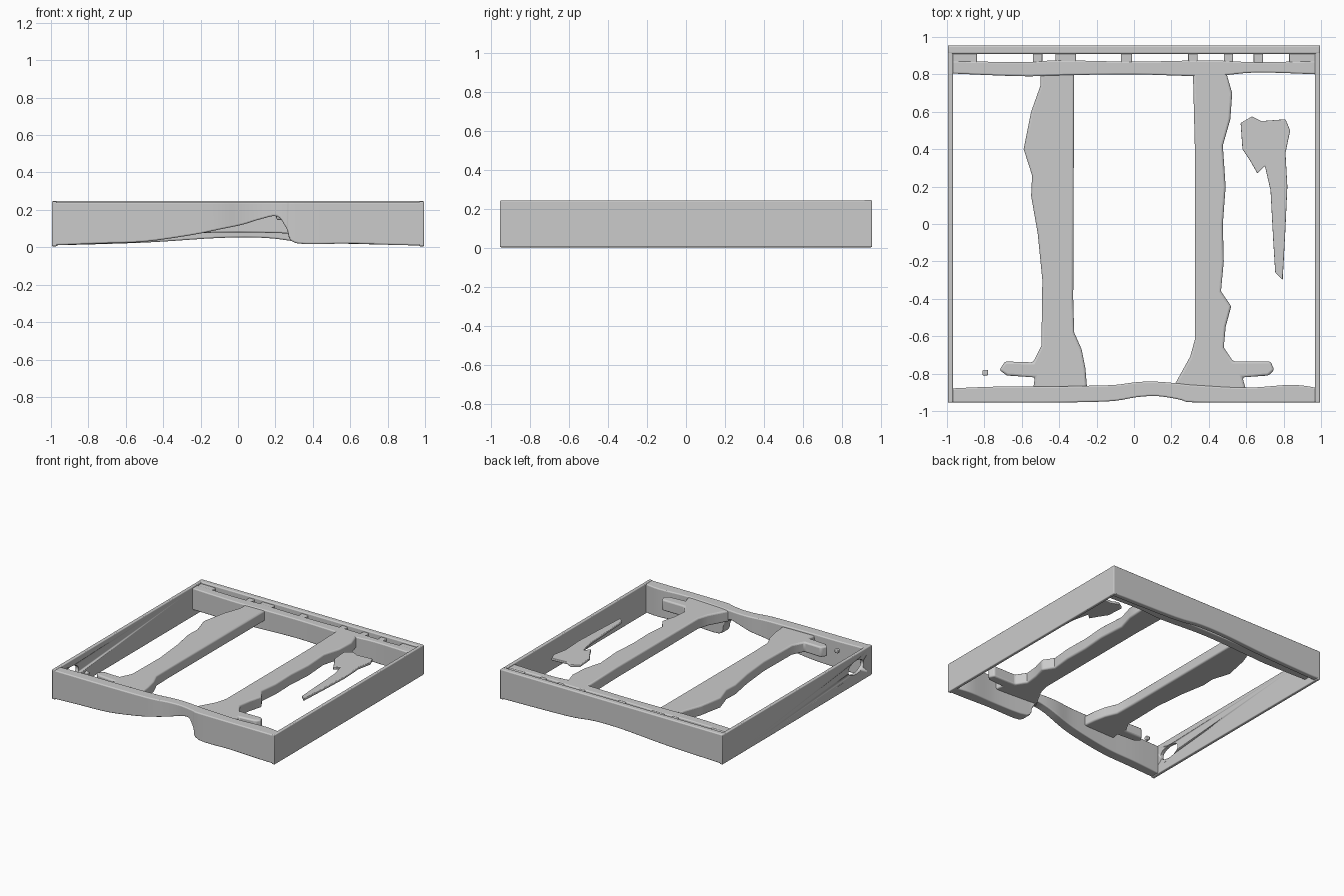
import bpy, bmesh
from mathutils import Vector


def finish(name, bm, bevel=0.0):
    bmesh.ops.recalc_face_normals(bm, faces=bm.faces)
    me = bpy.data.meshes.new(name)
    bm.to_mesh(me)
    bm.free()
    ob = bpy.data.objects.new(name, me)
    bpy.context.collection.objects.link(ob)
    if bevel:
        m = ob.modifiers.new("soft_edges", "BEVEL")
        m.width, m.segments, m.limit_method = bevel, 3, "ANGLE"
        m.angle_limit = 0.7
    bpy.ops.object.select_all(action="DESELECT")
    ob.select_set(True)
    bpy.context.view_layer.objects.active = ob
    bpy.ops.object.shade_smooth_by_angle(angle=0.6)
    return ob


def box(name, x0, x1, y0, y1, z0, z1, bevel=0.006):
    bm = bmesh.new()
    bmesh.ops.create_cube(bm, size=1)
    for v in bm.verts:
        v.co = Vector(((x0 + x1) / 2 + v.co.x * (x1 - x0),
                       (y0 + y1) / 2 + v.co.y * (y1 - y0),
                       (z0 + z1) / 2 + v.co.z * (z1 - z0)))
    return finish(name, bm, bevel)


def plate(name, outline, z0, z1, bevel=0.012):
    bm = bmesh.new()
    f = bm.faces.new([bm.verts.new((x, y, z0)) for x, y in outline])
    r = bmesh.ops.extrude_face_region(bm, geom=[f])
    for v in r["geom"]:
        if isinstance(v, bmesh.types.BMVert):
            v.co.z = z1
    return finish(name, bm, bevel)


def spline(pts, steps=4):
    """Catmull-Rom through stations, for softly waving walls."""
    p = [Vector(q) for q in pts]
    p = [p[0]] + p + [p[-1]]
    out = []
    for i in range(1, len(p) - 2):
        a, b, c, d = p[i - 1:i + 3]
        for k in range(steps):
            t = k / steps
            out.append(b + 0.5 * t * ((c - a) + t * ((2 * a - 5 * b + 4 * c - d)
                                                     + t * (3 * (b - c) + d - a))))
    return out + [p[-1]]


def wall(name, stations, z1):
    """Loft of rectangles; station = (x, y_outer, y_inner, z_bottom)."""
    bm = bmesh.new()
    rings = [[bm.verts.new(c) for c in ((s[0], s[1], s[3]), (s[0], s[2], s[3]),
                                        (s[0], s[2], z1), (s[0], s[1], z1))]
             for s in spline(stations)]
    for a, b in zip(rings, rings[1:]):
        for i in range(4):
            j = (i + 1) % 4
            bm.faces.new((a[i], a[j], b[j], b[i]))
    bm.faces.new(rings[0])
    bm.faces.new(rings[-1])
    return finish(name, bm, 0.008)


# thin side walls
left = box("left_wall", -0.995, -0.968, -0.955, 0.955, 0.005, 0.245)
box("right_wall", 0.968, 0.995, -0.955, 0.955, 0.005, 0.245)

# worn hole near the front of the left wall
bm = bmesh.new()
bmesh.ops.create_uvsphere(bm, u_segments=20, v_segments=12, radius=1)
for v in bm.verts:
    v.co = Vector((-0.98 + v.co.x * 0.15, -0.75 + v.co.y * 0.1, 0.14 + v.co.z * 0.055))
cutter = finish("hole_cutter", bm)
cutter.hide_render = True
cutter.hide_set(True)
cut = left.modifiers.new("hole", "BOOLEAN")
cut.operation, cut.object = "DIFFERENCE", cutter

# front wall with the eroded lower edge
wall("front_wall", [(-0.995, -0.955, -0.88, 0.01), (-0.75, -0.955, -0.87, 0.02),
                    (-0.5, -0.955, -0.87, 0.03), (-0.25, -0.952, -0.865, 0.065),
                    (-0.1, -0.945, -0.86, 0.095), (0.02, -0.925, -0.845, 0.12),
                    (0.12, -0.92, -0.843, 0.15), (0.21, -0.932, -0.85, 0.165),
                    (0.26, -0.943, -0.855, 0.1), (0.31, -0.953, -0.86, 0.022),
                    (0.6, -0.955, -0.875, 0.02), (0.85, -0.955, -0.86, 0.012),
                    (0.995, -0.955, -0.88, 0.01)], 0.242)

# back wall, slightly arched underneath
wall("back_wall", [(-0.995, 0.955, 0.91, 0.01), (-0.5, 0.955, 0.91, 0.025),
                   (-0.1, 0.955, 0.91, 0.05), (0.15, 0.955, 0.91, 0.05),
                   (0.4, 0.955, 0.91, 0.025), (0.995, 0.955, 0.91, 0.01)], 0.247)

# inner back beam and the bridges that leave slots between
wall("back_beam", [(-0.98, 0.805, 0.872, 0.06), (-0.6, 0.79, 0.865, 0.065),
                   (-0.4, 0.795, 0.875, 0.07), (0.0, 0.8, 0.868, 0.08),
                   (0.4, 0.79, 0.875, 0.07), (0.65, 0.81, 0.865, 0.065),
                   (0.98, 0.8, 0.872, 0.06)], 0.235)
for x0, x1 in ((-0.98, -0.84), (-0.54, -0.49), (-0.42, -0.31), (-0.07, -0.01),
               (0.29, 0.34), (0.48, 0.53), (0.64, 0.69), (0.83, 0.98)):
    box("slot_bridge", x0, x1, 0.86, 0.92, 0.1, 0.232)

# two worn rails with flared feet and side arms
plate("left_rail", [(-0.5, 0.82), (-0.5, 0.74), (-0.55, 0.6), (-0.59, 0.4), (-0.545, 0.26),
                    (-0.55, 0.15), (-0.515, -0.05), (-0.49, -0.3), (-0.495, -0.65),
                    (-0.54, -0.74), (-0.69, -0.735), (-0.72, -0.78), (-0.68, -0.81),
                    (-0.53, -0.82), (-0.54, -0.89), (-0.25, -0.89), (-0.26, -0.77),
                    (-0.28, -0.67), (-0.32, -0.58), (-0.325, -0.4), (-0.32, 0.82)], 0.145, 0.228)
plate("right_rail", [(0.49, 0.82), (0.525, 0.7), (0.515, 0.56), (0.475, 0.42), (0.49, 0.2),
                     (0.475, 0.0), (0.48, -0.2), (0.465, -0.36), (0.52, -0.44), (0.49, -0.55),
                     (0.48, -0.66), (0.53, -0.735), (0.73, -0.735), (0.75, -0.78), (0.72, -0.81),
                     (0.58, -0.82), (0.6, -0.89), (0.2, -0.89), (0.25, -0.8), (0.3, -0.71),
                     (0.325, -0.62), (0.325, 0.42), (0.315, 0.82)], 0.145, 0.235)

# loose thin fragments
plate("right_fragment", [(0.57, 0.54), (0.63, 0.575), (0.68, 0.55), (0.81, 0.56), (0.835, 0.5),
                         (0.81, 0.38), (0.82, 0.2), (0.81, -0.02), (0.795, -0.3), (0.755, -0.26),
                         (0.745, -0.1), (0.73, 0.18), (0.7, 0.31), (0.66, 0.27), (0.62, 0.34),
                         (0.58, 0.4)], 0.215, 0.235, 0.005)
box("left_speck", -0.81, -0.78, -0.81, -0.78, 0.19, 0.22)
